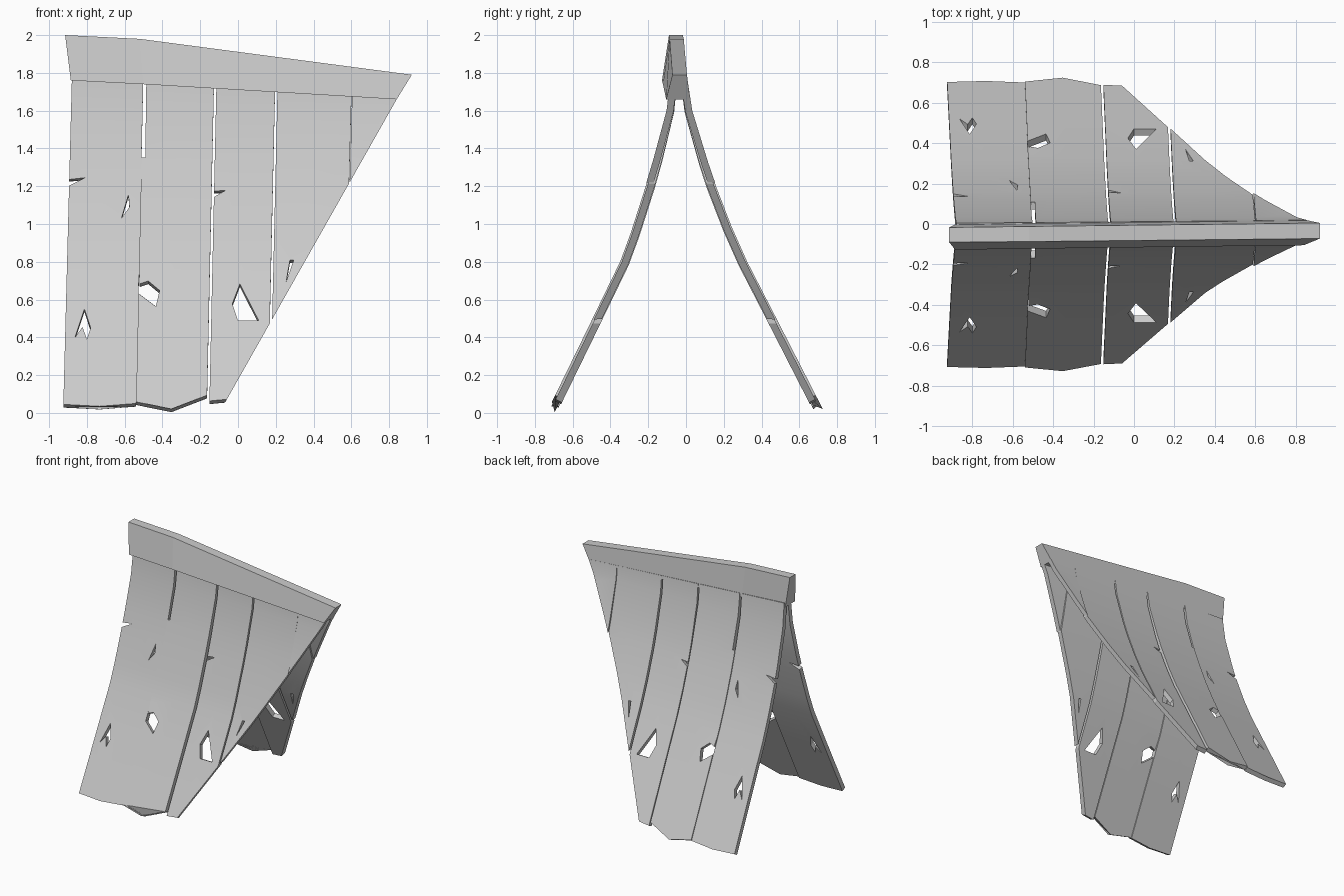
import bpy, bmesh, math
from mathutils import Vector

if "Cube" in bpy.data.objects:
    bpy.data.objects.remove(bpy.data.objects["Cube"])

THICK = 0.037
# Outer (z, y) curve of each leaning side
PROFILE = {
    "front": [(0.05, -0.705), (0.47, -0.50), (0.80, -0.34), (0.95, -0.285),
              (1.2, -0.205), (1.34, -0.165), (1.6, -0.10), (1.75, -0.085)],
    "back": [(0.05, 0.70), (0.47, 0.485), (0.80, 0.315), (0.98, 0.235),
             (1.2, 0.15), (1.32, 0.11), (1.6, 0.03), (1.75, 0.01)],
}
SIGN = {"front": -1, "back": 1}


def surf_y(side, z):
    p = PROFILE[side]
    i = 0
    while i < len(p) - 2 and z > p[i + 1][0]:
        i += 1
    (z0, y0), (z1, y1) = p[i], p[i + 1]
    return y0 + (y1 - y0) * (z - z0) / (z1 - z0)


def normal(side, z):
    m = (surf_y(side, z + 0.05) - surf_y(side, z - 0.05)) / 0.1
    return Vector((0, 1, -m)).normalized() * SIGN[side]


def finish(name, bm):
    bmesh.ops.recalc_face_normals(bm, faces=bm.faces)
    me = bpy.data.meshes.new(name)
    bm.to_mesh(me)
    bm.free()
    ob = bpy.data.objects.new(name, me)
    bpy.context.collection.objects.link(ob)
    return ob


def loft(name, rings):
    """Closed solid through rings of equal point count."""
    bm = bmesh.new()
    vs = [[bm.verts.new(p) for p in r] for r in rings]
    n = len(vs[0])
    for a, b in zip(vs, vs[1:]):
        for i in range(n):
            bm.faces.new((a[i], a[(i + 1) % n], b[(i + 1) % n], b[i]))
    bm.faces.new(vs[0])
    bm.faces.new(vs[-1])
    return bm


def activate(ob):
    bpy.ops.object.select_all(action='DESELECT')
    ob.select_set(True)
    bpy.context.view_layer.objects.active = ob


# Planks: left top/bottom x, right top/bottom x, bottom z (left, mid, right), outward shift
PLANKS = [
    (-0.88, -0.925, -0.502, -0.54, (0.045, 0.035, 0.05), 0.0),
    (-0.502, -0.54, -0.127, -0.165, (0.055, 0.017, 0.09), 0.008),
    (-0.114, -0.152, 0.197, 0.158, (0.065, 0.08, 0.08), -0.004),
    (0.21, 0.17, 0.603, 0.555, (0.05, 0.05, 0.05), 0.0),
    (0.606, 0.558, 0.95, 0.95, (0.05, 0.05, 0.05), 0.01),
]
# Holes, notches and splits as (x, z) outlines, by plank index
HOLES = [
    (0, [(-0.813, 0.55), (-0.78, 0.45), (-0.80, 0.39), (-0.823, 0.455), (-0.863, 0.40)]),
    (0, [(-0.58, 1.155), (-0.575, 1.09), (-0.617, 1.03)]),
    (0, [(-0.93, 1.232), (-0.81, 1.245), (-0.93, 1.185)]),
    (1, [(-0.525, 0.77), (-0.52, 0.68), (-0.475, 0.695), (-0.415, 0.645),
         (-0.435, 0.56), (-0.535, 0.635)]),
    (1, [(-0.54, 1.85), (-0.484, 1.85), (-0.491, 1.35), (-0.54, 1.35)]),
    (2, [(0.01, 0.685), (0.11, 0.49), (0.0, 0.49), (-0.03, 0.58)]),
    (2, [(-0.16, 1.172), (-0.065, 1.18), (-0.16, 1.125)]),
    (3, [(0.275, 0.81), (0.295, 0.81), (0.255, 0.695)]),
]


def make_plank(side, idx):
    lt, lb, rt, rb, zb, shift = PLANKS[idx]
    cols = []
    for c, t in enumerate((0, 0.5, 1)):
        xt, xb = lt + (rt - lt) * t, lb + (rb - lb) * t
        zs = [zb[c]] + [p[0] for p in PROFILE[side][1:-1]] + [1.77 - 0.06 * (xt + 0.5)]
        outer, inner = [], []
        for z in zs:
            n = normal(side, z)
            x = xb + (xt - xb) * (z - 0.03) / 1.72
            # the shift fades out towards the ridge
            p = Vector((x, surf_y(side, z), z)) + n * shift * min(1, (1.75 - z) * 2)
            outer.append(p)
            inner.append(p - n * THICK)
        cols.append((outer, inner))
    # one ring per height, outer edge out and inner edge back
    rings = [[c[0][r] for c in cols] + [c[1][r] for c in reversed(cols)]
             for r in range(len(cols[0][0]))]
    bm = loft("plank", rings)
    # Slanted edge of the awning
    cut = bmesh.ops.bisect_plane(
        bm, geom=bm.verts[:] + bm.edges[:] + bm.faces[:], dist=1e-5,
        plane_co=(0.84, 0, 1.66), plane_no=Vector((1.59, 0, -0.9)).normalized(),
        clear_outer=True)
    if any(isinstance(g, bmesh.types.BMEdge) for g in cut["geom_cut"]):
        bmesh.ops.holes_fill(bm, edges=[e for e in bm.edges if e.is_boundary], sides=0)
    ob = finish(f"{side}_plank_{idx + 1}", bm)

    # Cut the tears square to the surface
    for k, pts in HOLES:
        if k != idx:
            continue
        n = normal(side, sum(p[1] for p in pts) / len(pts))
        base = [Vector((x, surf_y(side, z), z)) for x, z in pts]
        cutter = finish("cutter", loft("cutter", [[p + n * 0.09 for p in base],
                                                  [p - n * 0.09 for p in base]]))
        cutter.hide_render = True
        mod = ob.modifiers.new("tear", 'BOOLEAN')
        mod.operation = 'DIFFERENCE'
        mod.solver = 'EXACT'
        mod.object = cutter
        activate(ob)
        bpy.ops.object.modifier_apply(modifier=mod.name)
        bpy.data.objects.remove(cutter)
    activate(ob)
    bpy.ops.object.shade_smooth_by_angle(angle=math.radians(25))


for side in PROFILE:
    for i in range(len(PLANKS)):
        make_plank(side, i)

# Ridge beam: top (x, z), bottom (x, z), y of front top/bottom, back top/bottom
SECTIONS = [
    (-0.915, 2.0, -0.885, 1.76, -0.09, -0.127, -0.017, -0.002),
    (-0.52, 1.98, -0.50, 1.74, -0.087, -0.122, -0.012, 0.004),
    (0.92, 1.79, 0.84, 1.66, -0.072, -0.105, 0.005, 0.022),
]
rings = [[(xt, ft, zt), (xb, fb, zb), (xb, bb, zb), (xt, bt, zt)]
         for xt, zt, xb, zb, ft, fb, bt, bb in SECTIONS]
finish("ridge_beam", loft("ridge_beam", rings))
